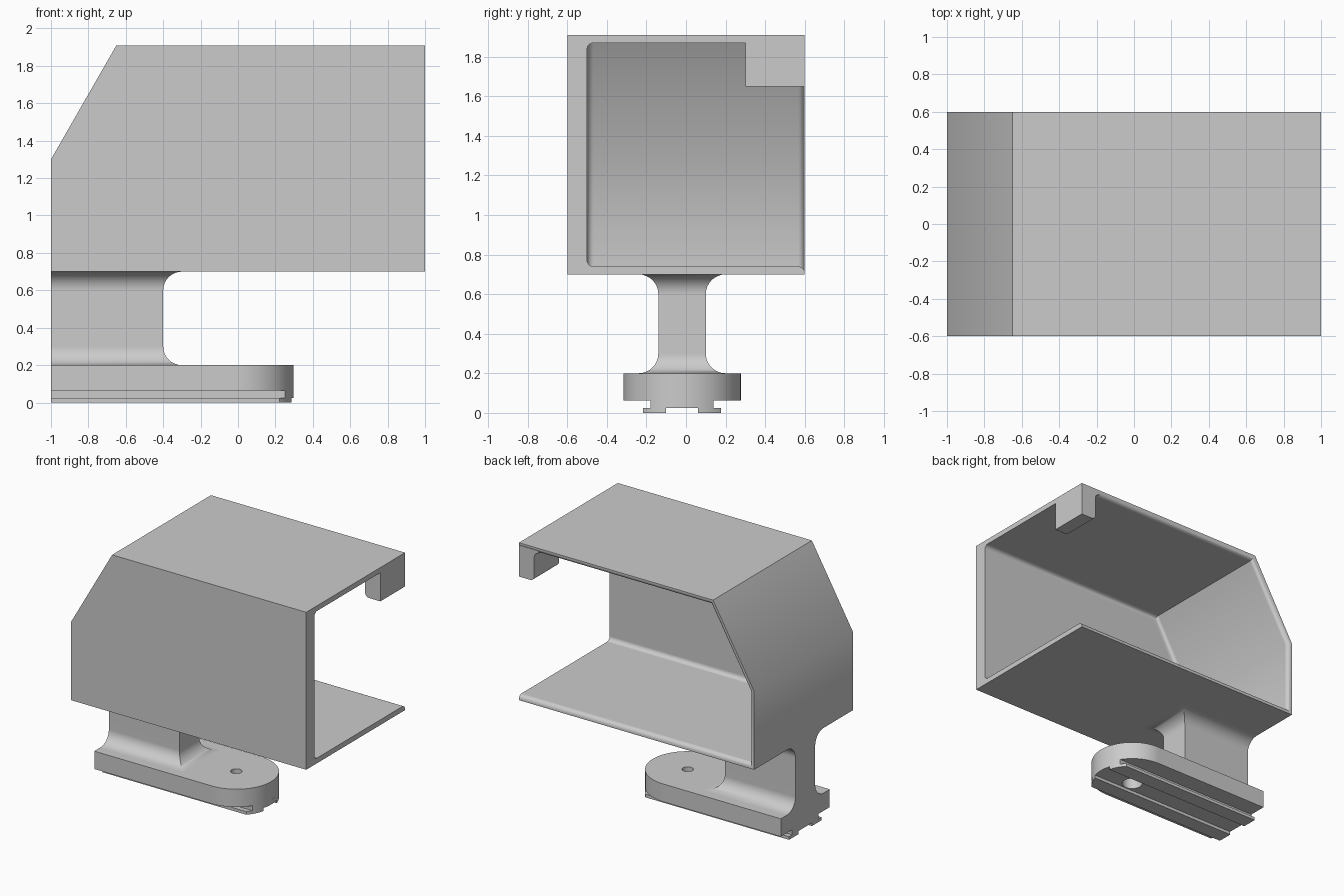
import bpy, bmesh, math
from mathutils import Vector

cube = bpy.data.objects.get("Cube")
if cube:
    bpy.data.objects.remove(cube, do_unlink=True)

grey = bpy.data.materials.new("light grey")
grey.use_nodes = True
grey.diffuse_color = (0.6, 0.6, 0.6, 1)
grey.node_tree.nodes["Principled BSDF"].inputs["Base Color"].default_value = (0.6, 0.6, 0.6, 1)


def loft(name, rings):
    """Skin a list of equal-length point rings and cap both ends."""
    bm = bmesh.new()
    loops = [[bm.verts.new(p) for p in ring] for ring in rings]
    n = len(loops[0])
    for a, b in zip(loops, loops[1:]):
        for i in range(n):
            j = (i + 1) % n
            bm.faces.new((a[i], a[j], b[j], b[i]))
    bm.faces.new(loops[0][::-1])
    bm.faces.new(loops[-1])
    bmesh.ops.recalc_face_normals(bm, faces=bm.faces)
    mesh = bpy.data.meshes.new(name)
    bm.to_mesh(mesh)
    bm.free()
    mesh.materials.append(grey)
    obj = bpy.data.objects.new(name, mesh)
    bpy.context.collection.objects.link(obj)
    return obj


def side_prism(name, profile, y0, y1):
    return loft(name, [[(x, y, z) for x, z in profile] for y in (y0, y1)])


def cut(obj, cutter):
    cutter.hide_render = True
    cutter.hide_set(True)
    mod = obj.modifiers.new("cut", "BOOLEAN")
    mod.operation = "DIFFERENCE"
    mod.solver = "EXACT"
    mod.object = cutter
    bpy.context.view_layer.objects.active = obj
    bpy.ops.object.modifier_apply(modifier=mod.name)


def smooth(obj):
    bpy.ops.object.select_all(action="DESELECT")
    obj.select_set(True)
    bpy.context.view_layer.objects.active = obj
    bpy.ops.object.shade_smooth_by_angle(angle=math.radians(30))
    mod = obj.modifiers.new("even shading", "WEIGHTED_NORMAL")
    mod.keep_sharp = True


def inset(poly, d):
    """Move every side of a counter-clockwise outline inward by d."""
    pts = [Vector(p) for p in poly]
    out = []
    for i, p in enumerate(pts):
        a = (p - pts[i - 1]).normalized()
        b = (pts[(i + 1) % len(pts)] - p).normalized()
        na, nb = Vector((-a.y, a.x)), Vector((-b.y, b.x))
        out.append(p + (na + nb) * d / (1 + na.dot(nb)))
    return out


QUARTER = [i * math.pi / 16 for i in range(9)]

# Housing: sloped box, open at the back and at one end
outline = [(1, 0.7), (1, 1.91), (-0.65, 1.91), (-1, 1.3), (-1, 0.7)]
housing = side_prism("housing", outline, -0.6, 0.6)
hollow = inset([(1.3, 0.7), (1.3, 1.91)] + outline[2:], 0.04)
r = 0.033
sections = [(-0.5 + r - r * math.cos(a), r - r * math.sin(a)) for a in QUARTER]
sections += [(0.6 - r + r * math.sin(a), r * math.cos(a) - r) for a in QUARTER]
sections.append((0.7, -r))
cavity = loft("cavity_cutter",
              [[(p.x, y, p.y) for p in inset(hollow, d)] for y, d in sections])
cut(housing, cavity)
smooth(housing)

# Corner lug hanging from the roof, rounded below and filleted above
f = 0.035
lug_profile = [(1, 1.89), (1, 1.65)]
lug_profile += [(0.87 + f - f * math.sin(a), 1.65 + f - f * math.cos(a)) for a in QUARTER]
lug_profile += [(0.87 - f + f * math.cos(a), 1.87 - f + f * math.sin(a)) for a in QUARTER]
lug_profile.append((0.87 - f, 1.89))
smooth(side_prism("corner_lug", lug_profile, 0.3, 0.6))

# Stem: rectangular neck flaring at both ends
flare = 0.1
levels = [(0.2 + flare * (1 - math.cos(a)), flare * (1 - math.sin(a))) for a in QUARTER]
levels += [(0.9 - z, d) for z, d in reversed(levels)]
stem = loft("stem", [[(-1, -0.14 - d, z), (-0.4 + d, -0.14 - d, z),
                      (-0.4 + d, 0.1 + d, z), (-1, 0.1 + d, z)] for z, d in levels])
smooth(stem)

# Foot: layered strips that all share one rounded end
MID, R = -0.02, 0.297


def foot_strip(name, y0, y1, z0, z1):
    a0, a1 = math.asin(y0 / R), math.asin(y1 / R)
    arc = [a0 + (a1 - a0) * i / 32 for i in range(33)]
    plan = [(-1, MID + y0)] + [(R * math.cos(a), MID + R * math.sin(a)) for a in arc]
    plan.append((-1, MID + y1))
    return loft(name, [[(x, y, z) for x, y in plan] for z in (z0, z1)])


def bore(name, radius, z0, z1):
    turn = [i * math.tau / 32 for i in range(32)]
    return loft(name, [[(radius * math.cos(a), MID + radius * math.sin(a), z) for a in turn]
                       for z in (z0, z1)])


base = foot_strip("base", -R, R, 0.063, 0.2)
rail_neck = foot_strip("rail_neck", -0.16, 0.16, 0.024, 0.063)
screw_bore = bore("screw_bore_cutter", 0.04, -0.1, 0.3)
head_bore = bore("head_bore_cutter", 0.074, -0.1, 0.12)
for part in (base, rail_neck):
    cut(part, head_bore)
cut(base, screw_bore)
smooth(base)
smooth(rail_neck)
for side, y0, y1 in (("front", -0.197, -0.08), ("back", 0.08, 0.197)):
    smooth(foot_strip(side + "_rail_flange", y0, y1, 0, 0.024))
